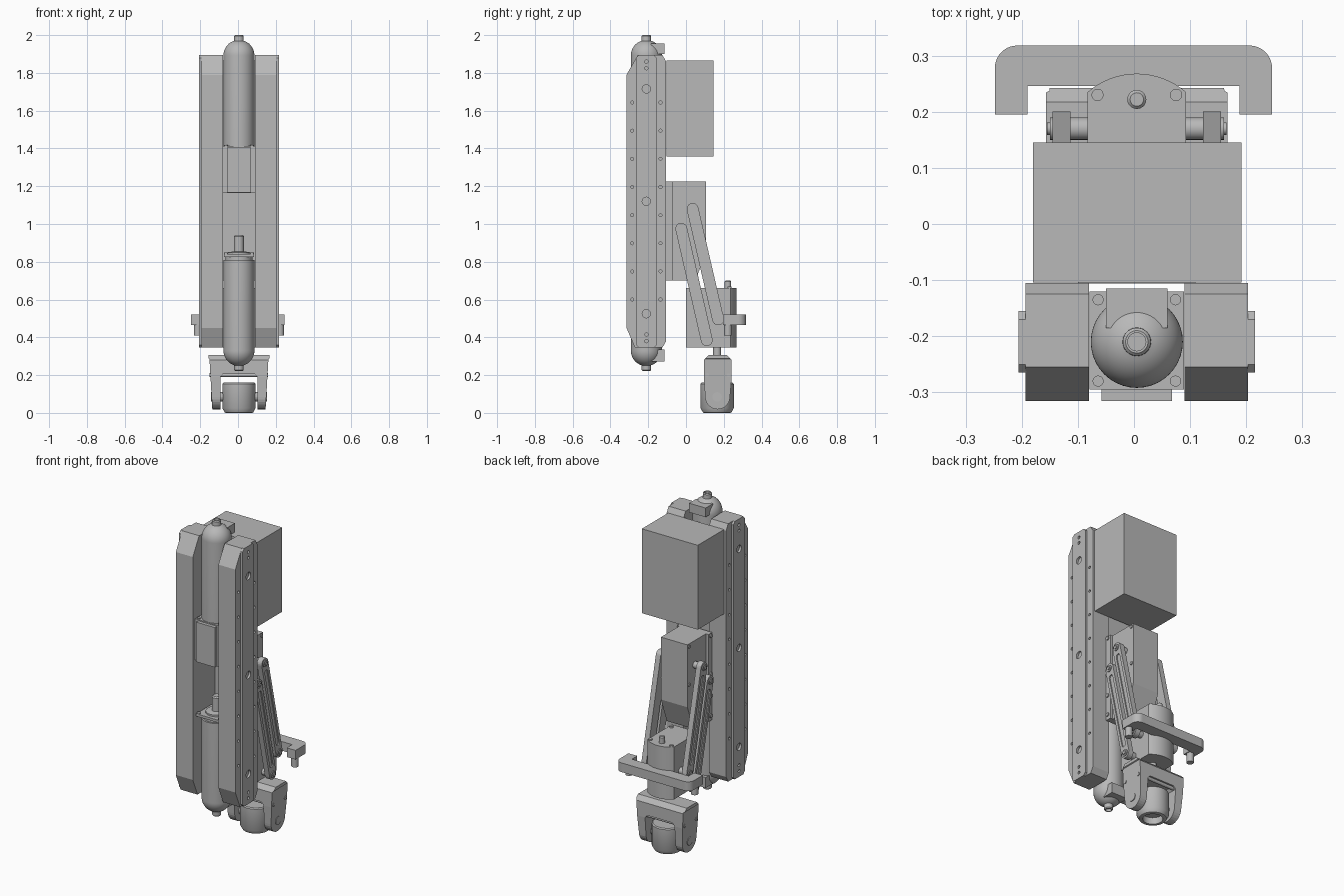
import bpy, bmesh, math
from mathutils import Matrix, Vector

if "Cube" in bpy.data.objects:
    bpy.data.objects.remove(bpy.data.objects["Cube"])

CX = 0.005          # symmetry plane of the machine
TANK_Y = -0.21      # axis of the two tanks

grey = bpy.data.materials.new("metal grey")
grey.use_nodes = True
GREY = (0.48, 0.48, 0.48, 1)
grey.diffuse_color = GREY
grey.node_tree.nodes["Principled BSDF"].inputs["Base Color"].default_value = GREY


def finish(name, bm, smooth=False):
    bmesh.ops.recalc_face_normals(bm, faces=bm.faces)
    mesh = bpy.data.meshes.new(name)
    bm.to_mesh(mesh)
    bm.free()
    mesh.materials.append(grey)
    ob = bpy.data.objects.new(name, mesh)
    bpy.context.collection.objects.link(ob)
    if smooth:
        bpy.ops.object.select_all(action='DESELECT')
        ob.select_set(True)
        bpy.context.view_layer.objects.active = ob
        bpy.ops.object.shade_smooth_by_angle(angle=math.radians(35))
    return ob


def add_prism(bm, outline, axis, lo, hi):
    """Extrude a 2D outline along an axis: x takes (y,z), y takes (x,z), z takes (x,y)."""
    place = {'x': lambda p, d: (d, p[0], p[1]),
             'y': lambda p, d: (p[0], d, p[1]),
             'z': lambda p, d: (p[0], p[1], d)}[axis]
    rings = [[bm.verts.new(place(p, d)) for p in outline] for d in (lo, hi)]
    bm.faces.new(rings[0])
    bm.faces.new(rings[1])
    n = len(outline)
    for i in range(n):
        j = (i + 1) % n
        bm.faces.new((rings[0][i], rings[0][j], rings[1][j], rings[1][i]))


def prism(name, outline, axis, lo, hi, smooth=False):
    bm = bmesh.new()
    add_prism(bm, outline, axis, lo, hi)
    return finish(name, bm, smooth)


def box(name, x, y, z):
    return prism(name, [(x[0], y[0]), (x[1], y[0]), (x[1], y[1]), (x[0], y[1])], 'z', *z)


def arc(cx, cy, r, a0, a1, n=10):
    return [(cx + r * math.cos(math.radians(a0 + (a1 - a0) * i / n)),
             cy + r * math.sin(math.radians(a0 + (a1 - a0) * i / n))) for i in range(n + 1)]


def circle(cx, cy, r, n=20):
    return arc(cx, cy, r, 0, 360 - 360 / n, n - 1)


def capsule(a, b, r):
    d = math.degrees(math.atan2(b[1] - a[1], b[0] - a[0]))
    return arc(*a, r, d + 90, d + 270) + arc(*b, r, d - 90, d + 90)


def lathe(name, profile, x, y, steps=40):
    bm = bmesh.new()
    vs = [bm.verts.new((x + r, y, z)) for r, z in profile]
    es = [bm.edges.new(p) for p in zip(vs, vs[1:])]
    bmesh.ops.spin(bm, geom=vs + es, cent=(x, y, 0), axis=(0, 0, 1),
                   angle=math.tau, steps=steps)
    bmesh.ops.remove_doubles(bm, verts=bm.verts, dist=0.0002)
    return finish(name, bm, True)


def boolean(ob, cutter, operation='DIFFERENCE'):
    mod = ob.modifiers.new("cut", 'BOOLEAN')
    mod.object, mod.operation, mod.solver = cutter, operation, 'EXACT'
    bpy.context.view_layer.update()
    deps = bpy.context.evaluated_depsgraph_get()
    mesh = bpy.data.meshes.new_from_object(ob.evaluated_get(deps))
    ob.modifiers.clear()
    ob.data = mesh
    bpy.data.objects.remove(cutter)


def side_x(s, a, b):
    return sorted((CX + s * a, CX + s * b))


# Paired side parts
rail_shape = [(-0.315, 0.45), (-0.27, 0.345), (-0.125, 0.345), (-0.105, 0.38),
              (-0.105, 1.86), (-0.125, 1.895), (-0.255, 1.895), (-0.315, 1.79)]
link_ends = {"upper": ((0.035, 1.08), (0.17, 0.495)), "lower": ((-0.025, 0.975), (0.11, 0.385))}
for s, side in ((1, "left"), (-1, "right")):
    # Long rail with raised outer strip and drilled holes
    rail = prism(side + "_rail", rail_shape, 'x', *side_x(s, 0.085, 0.198))
    strip = prism(side + "_rail_strip",
                  [(-0.265, 0.36), (-0.25, 0.345), (-0.17, 0.345), (-0.155, 0.36),
                   (-0.155, 1.88), (-0.17, 1.895), (-0.25, 1.895), (-0.265, 1.88)],
                  'x', *side_x(s, 0.197, 0.211))
    bm = bmesh.new()
    for z in (0.525, 1.12, 1.715):
        add_prism(bm, circle(TANK_Y, z, 0.022), 'x', *side_x(s, 0.18, 0.23))
    for z in (0.38, 0.415, 1.825, 1.86):
        add_prism(bm, circle(TANK_Y, z, 0.009, 12), 'x', *side_x(s, 0.2, 0.23))
    boolean(strip, finish("strip_holes", bm))
    bm = bmesh.new()
    for i in range(8):
        for y in (-0.285, -0.135):
            add_prism(bm, circle(y, 0.6 + i * 0.149, 0.008, 12), 'x', *side_x(s, 0.18, 0.23))
    boolean(rail, finish("rail_holes", bm))

    # Parallel links with slots and pivot pins
    for label, (a, b) in link_ends.items():
        link = prism(f"{side}_{label}_link", capsule(a, b, 0.031), 'x', *side_x(s, 0.118, 0.15))
        a2, b2 = Vector(a).lerp(b, 0.1), Vector(a).lerp(b, 0.9)
        boolean(link, prism("slot", capsule(a2, b2, 0.014), 'x', *side_x(s, 0.143, 0.2)))
        bm = bmesh.new()
        for p in (a, b):
            add_prism(bm, circle(*p, 0.02), 'x', *side_x(s, 0.07, 0.155))
            add_prism(bm, circle(*p, 0.011), 'x', *side_x(s, 0.15, 0.16))
        finish(f"{side}_{label}_pivots", bm, True)

    # Peg under the handle end
    lathe(side + "_handle_peg", [(0, 0.41), (0.02, 0.41), (0.02, 0.47), (0, 0.47)],
          CX + s * 0.218, 0.222, 20)

# Tanks with domed ends and necks
R, CORE = 0.082, 0.025


def tank(name, neck_end, dome_z, flat_z):
    u = 1 if neck_end > flat_z else -1
    dome = [(r, dome_z + u * (h - 0)) for r, h in arc(0, 0, R, 0, 72, 12)]
    tip = dome[-1][1]
    lathe(name, [(0, flat_z), (R, flat_z)] + dome +
          [(CORE, tip + u * 0.002), (CORE, neck_end - u * 0.005), (CORE - 0.005, neck_end),
           (0.016, neck_end), (0.016, neck_end - u * 0.015), (0, neck_end - u * 0.015)], CX, TANK_Y)


tank("upper_tank", 2.0, 1.892, 1.41)
tank("lower_tank", 0.222, 0.33, 0.81)
box("upper_tank_bracket", (-0.05, 0.06), (-0.185, -0.115), (1.9, 1.955))
box("lower_tank_bracket", (-0.05, 0.06), (-0.185, -0.115), (0.272, 0.335))
lathe("lower_tank_cap", [(0, 0.805), (0.072, 0.805), (0.072, 0.825), (0.06, 0.835),
                         (0.06, 0.85), (0.026, 0.855), (0.026, 0.935), (0.02, 0.942), (0, 0.942)],
      CX, TANK_Y)
box("lower_tank_flange", (CX - 0.08, CX + 0.08), (-0.29, -0.12), (0.825, 0.84))

# Valve block below the upper tank
box("valve_block", (CX - 0.084, CX + 0.084), (-0.295, -0.12), (1.165, 1.412))
box("valve_cover", (CX - 0.063, CX + 0.063), (-0.315, -0.29), (1.166, 1.405))
bm = bmesh.new()
for x in (-0.069, 0.069):
    for y in (-0.28, -0.135):
        for z in (0.835, 1.405):
            add_prism(bm, circle(CX + x, y, 0.01, 12), 'z', z, z + 0.013)
finish("flange_screws", bm)

# Large rear box
box("rear_box", (-0.18, 0.192), (-0.104, 0.145), (1.358, 1.865))

# Carriage: mounting plate, body with cut lower corner, screws
box("carriage_plate", (CX - 0.105, CX + 0.105), (-0.106, -0.07), (0.7, 1.225))
prism("carriage_body", [(-0.072, 0.7), (0.05, 0.7), (0.105, 0.85), (0.105, 1.225), (-0.072, 1.225)],
      'x', CX - 0.088, CX + 0.088)
bm = bmesh.new()
for z in (0.73, 0.85, 0.98, 1.21):
    add_prism(bm, circle(-0.09, z, 0.011, 12), 'x', CX - 0.112, CX + 0.112)
for y, z in ((0.055, 0.775), (0.09, 0.98), (0.09, 1.21)):
    add_prism(bm, circle(y, z, 0.01, 12), 'x', CX - 0.093, CX + 0.093)
finish("carriage_screws", bm)

# Motor housing with curved back
half = math.degrees(math.asin(0.088 / 0.133))
back = arc(CX, 0.135, 0.133, 90 - half, 90 + half, 16)
prism("motor_housing", [(CX - 0.088, 0), (CX + 0.088, 0)] + back, 'z', 0.345, 0.66, True)
lathe("motor_spindle", [(0, 0.65), (0.017, 0.65), (0.017, 0.695), (0.012, 0.7), (0, 0.7)],
      CX, 0.222, 20)
bm = bmesh.new()
for x in (-0.07, 0.07):
    for y in (0.03, 0.23):
        add_prism(bm, circle(CX + x, y, 0.011, 12), 'z', 0.655, 0.668)
finish("motor_screws", bm)

# U-shaped handle
prism("handle", [(-0.19, 0.195), (-0.19, 0.246), (0.188, 0.246), (0.188, 0.195), (0.246, 0.195)]
      + arc(0.206, 0.278, 0.04, 0, 90) + arc(-0.208, 0.278, 0.04, 90, 180) + [(-0.248, 0.195)],
      'z', 0.465, 0.52)

# Wrist: shaft, fork and cup
lathe("wrist_shaft", [(0, 0.3), (0.021, 0.3), (0.021, 0.35), (0, 0.35)], CX, 0.165, 24)
half_fork = [(0.098, 0.0), (0.098, 0.19), (0.084, 0.207)]
outer = [(0.162, 0.308), (0.162, 0.288), (0.156, 0.285), (0.14, 0.0)]
fork = prism("wrist_fork",
             [(CX - x, z) for x, z in half_fork] + [(CX + x, z) for x, z in reversed(half_fork)]
             + [(CX + x, z) for x, z in reversed(outer)] + [(CX - x, z) for x, z in outer],
             'y', 0.05, 0.3)
boolean(fork, prism("fork_side", [(0.12, 0.306), (0.095, 0.28), (0.095, 0.19)]
                    + arc(0.167, 0.085, 0.066, 180, 360, 14)
                    + [(0.242, 0.19), (0.242, 0.28), (0.217, 0.306)], 'x', -0.3, 0.3), 'INTERSECT')
bm = bmesh.new()
for y in (0.112, 0.225):
    for z in (0.2, 0.275):
        add_prism(bm, circle(y, z, 0.01, 12), 'x', CX - 0.155, CX + 0.155)
add_prism(bm, circle(0.165, 0.085, 0.025), 'x', CX - 0.148, CX + 0.148)
finish("fork_screws", bm)
lathe("wrist_cup", [(0, 0.16), (0.082, 0.16), (0.088, 0.154), (0.088, 0.025), (0.075, 0.002),
                    (0.07, 0), (0.055, 0), (0.055, 0.04), (0, 0.04)], CX, 0.165)
